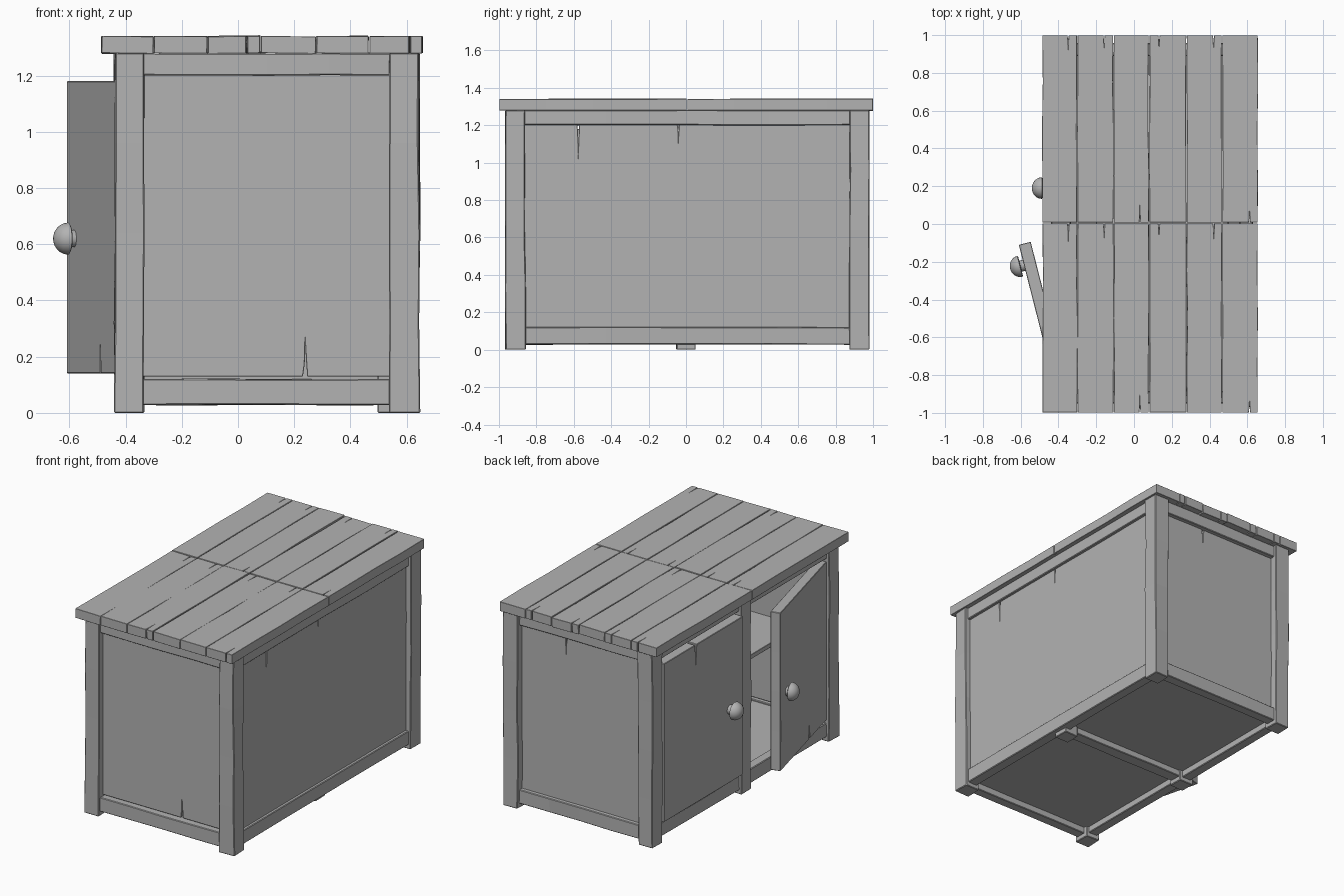
import bpy, bmesh, math, random
from mathutils import Vector, Matrix

if "Cube" in bpy.data.objects:
    bpy.data.objects.remove(bpy.data.objects["Cube"])

random.seed(4)
X, Y, Z = Vector((1, 0, 0)), Vector((0, 1, 0)), Vector((0, 0, 1))
grey = bpy.data.materials.new("dark_grey")
grey.diffuse_color = (0.45, 0.45, 0.45, 1)
grey.use_nodes = True
grey.node_tree.nodes["Principled BSDF"].inputs["Base Color"].default_value = grey.diffuse_color


def finish(name, bm, bevel):
    bmesh.ops.recalc_face_normals(bm, faces=bm.faces)
    me = bpy.data.meshes.new(name)
    bm.to_mesh(me)
    bm.free()
    me.materials.append(grey)
    ob = bpy.data.objects.new(name, me)
    bpy.context.collection.objects.link(ob)
    if bevel:
        m = ob.modifiers.new("worn_edges", 'BEVEL')
        m.width, m.segments, m.limit_method = bevel, 1, 'ANGLE'
        m.angle_limit = math.radians(40)
    return ob


def crack(c, edge, d, width):
    """Crooked wedge cut into an outline edge; d is signed depth."""
    return [(c - width, edge), (c - width * 0.3, edge + d * 0.4),
            (c - width * 0.1, edge + d), (c + width * 0.35, edge + d * 0.4),
            (c + width * 0.7, edge)]


def board(name, origin, u, v, w, l, t, low=(), high=(), wob=0.003, cw=0.009, bevel=0.002):
    """Board w along u, l along v, t along u x v; low/high list (position, length) end cracks."""
    j = lambda: random.uniform(-wob, wob)
    pts = [(0, 0)]
    for c, d in low:
        pts += crack(c, 0, d, cw)
    pts += [(w, 0)] + [(w + j(), l * k / 4) for k in (1, 2, 3)] + [(w, l)]
    for c, d in sorted(high, reverse=True):
        pts += crack(c, l, -d, cw)[::-1]
    pts += [(0, l)] + [(j(), l * k / 4) for k in (3, 2, 1)]
    n = u.cross(v).normalized()
    o = Vector(origin)
    bm = bmesh.new()
    face = bm.faces.new([bm.verts.new(o + u * a + v * b) for a, b in pts])
    ext = bmesh.ops.extrude_face_region(bm, geom=[face])
    bmesh.ops.translate(bm, vec=n * t, verts=[g for g in ext['geom'] if isinstance(g, bmesh.types.BMVert)])
    return finish(name, bm, bevel)


def beam(name, lo, hi, axis, wob=0.005, bevel=0.004):
    """Rough-hewn beam between two corners, with jittered rings along its axis."""
    lo, hi = Vector(lo), Vector(hi)
    a, b = [i for i in range(3) if i != axis]
    bm = bmesh.new()
    rings = []
    for k in range(5):
        ring = []
        for ca, cb in ((lo, lo), (hi, lo), (hi, hi), (lo, hi)):
            p = Vector()
            p[axis] = lo[axis] + (hi[axis] - lo[axis]) * k / 4
            p[a] = ca[a] + random.uniform(-wob, wob)
            p[b] = cb[b] + random.uniform(-wob, wob)
            ring.append(bm.verts.new(p))
        rings.append(ring)
    for r, s in zip(rings, rings[1:]):
        for i in range(4):
            bm.faces.new((r[i], r[(i + 1) % 4], s[(i + 1) % 4], s[i]))
    bm.faces.new(rings[0])
    bm.faces.new(rings[-1])
    return finish(name, bm, bevel)


def knob(name, pos, normal):
    """Turned knob: short stem and hemispherical head."""
    prof = [(0, -0.01), (0.03, -0.01), (0.03, 0.026), (0.05, 0.026)]
    prof += [(0.057 * math.cos(math.radians(t)), 0.03 + 0.053 * math.sin(math.radians(t))) for t in range(0, 90, 15)]
    prof.append((0, 0.083))
    bm = bmesh.new()
    vs = [bm.verts.new((r, 0, h)) for r, h in prof]
    es = [bm.edges.new(e) for e in zip(vs, vs[1:])]
    bmesh.ops.spin(bm, geom=vs + es, cent=(0, 0, 0), axis=(0, 0, 1), angle=math.tau, steps=24)
    bmesh.ops.remove_doubles(bm, verts=bm.verts, dist=0.0005)
    ob = finish(name, bm, 0)
    ob.matrix_world = Matrix.Translation(pos) @ normal.to_track_quat('Z', 'Y').to_matrix().to_4x4()
    bpy.ops.object.select_all(action='DESELECT')
    ob.select_set(True)
    bpy.context.view_layer.objects.active = ob
    bpy.ops.object.shade_smooth_by_angle(angle=math.radians(40))


# Legs and middle posts
for x0, x1, side in ((-0.44, -0.335, "door"), (0.54, 0.645, "back")):
    for y0, y1, end in ((-0.965, -0.86, "front"), (0.874, 0.978, "rear")):
        beam(f"{side}_{end}_leg", (x0, y0, 0), (x1, y1, 1.28), 2, 0.004)
beam("door_middle_post", (-0.44, -0.05, 0), (-0.335, 0.05, 1.28), 2, 0.003)
beam("back_middle_post", (0.497, -0.05, 0), (0.6, 0.05, 1.27), 2, 0.002)

# Rails around the bottom and top
for z0, z1, lvl in ((0.028, 0.12, "bottom"), (1.2, 1.28, "top")):
    beam(f"front_{lvl}_rail", (-0.34, -0.95, z0), (0.545, -0.885, z1), 0, 0.002)
    beam(f"rear_{lvl}_rail", (-0.34, 0.89, z0), (0.545, 0.957, z1), 0, 0.002)
    beam(f"back_{lvl}_rail", (0.56, -0.865, z0), (0.628, 0.88, z1), 1, 0.002)
    beam(f"door_{lvl}_rail", (-0.42, -0.865, z0), (-0.355, 0.88, z1), 1, 0.002)
beam("bottom_cross_rail", (-0.34, -0.04, 0.03), (0.5, 0.04, 0.1), 0, 0.002)

# Wall panels
board("front_panel", (-0.345, -0.923, 0.13), X, Z, 0.895, 1.08, -0.03, low=[(0.585, 0.11)])
board("rear_panel", (-0.345, 0.93, 0.11), X, Z, 0.895, 1.1, 0.03, high=[(0.565, 0.1)])
board("back_panel", (0.61, -0.87, 0.11), Y, Z, 1.76, 1.1, -0.03, high=[(0.295, 0.13), (0.83, 0.07)], cw=0.007)

# Floor and inner shelf
board("floor", (-0.38, -0.9, 0.07), X, Y, 0.96, 1.81, 0.04, wob=0)
board("shelf", (-0.2, -0.9, 0.66), X, Y, 0.8, 1.81, 0.03, wob=0)

# Top planks, six columns in two rows
cols = [-0.487, -0.3, -0.108, 0.08, 0.278, 0.466, 0.657]
marks = [-0.35, -0.16, 0.03, 0.13, 0.42, 0.61]
for i, (a, b) in enumerate(zip(cols, cols[1:])):
    for y0, y1, row in ((-0.998, 0.003, "front"), (0.008, 0.999, "rear")):
        c = [(marks[i] - a, 0.06)]
        at_low = i in (2, 5)
        tilt = random.uniform(-0.003, 0.003)
        across = X + Z * tilt * 5
        board(f"top_plank_{row}_{i + 1}", (a + 0.002, y0, 1.279 - tilt / 2), across, Y + Z * tilt,
              b - a - 0.004, y1 - y0, 0.061, low=c if at_low else (), high=() if at_low else c,
              wob=0.003, cw=0.004, bevel=0.0015)

# Closed door
board("closed_door", (-0.453, 0.055, 0.14), Y, Z, 0.818, 1.04, 0.065, high=[(0.49, 0.11)], bevel=0.004)
knob("closed_door_knob", Vector((-0.458, 0.19, 0.62)), -X)

# Open door, swung about its hinge edge
ang = math.radians(14.3)
along = Vector((-math.sin(ang), math.cos(ang), 0))
out = Vector((-math.cos(ang), -math.sin(ang), 0))
hinge = Vector((-0.418, -0.863, 0))
board("open_door", hinge + Z * 0.14, along, Z, 0.777, 1.04, 0.065, low=[(0.29, 0.1)], bevel=0.004)
knob("open_door_knob", hinge + along * 0.665 - out * 0.007 + Z * 0.62, out)
